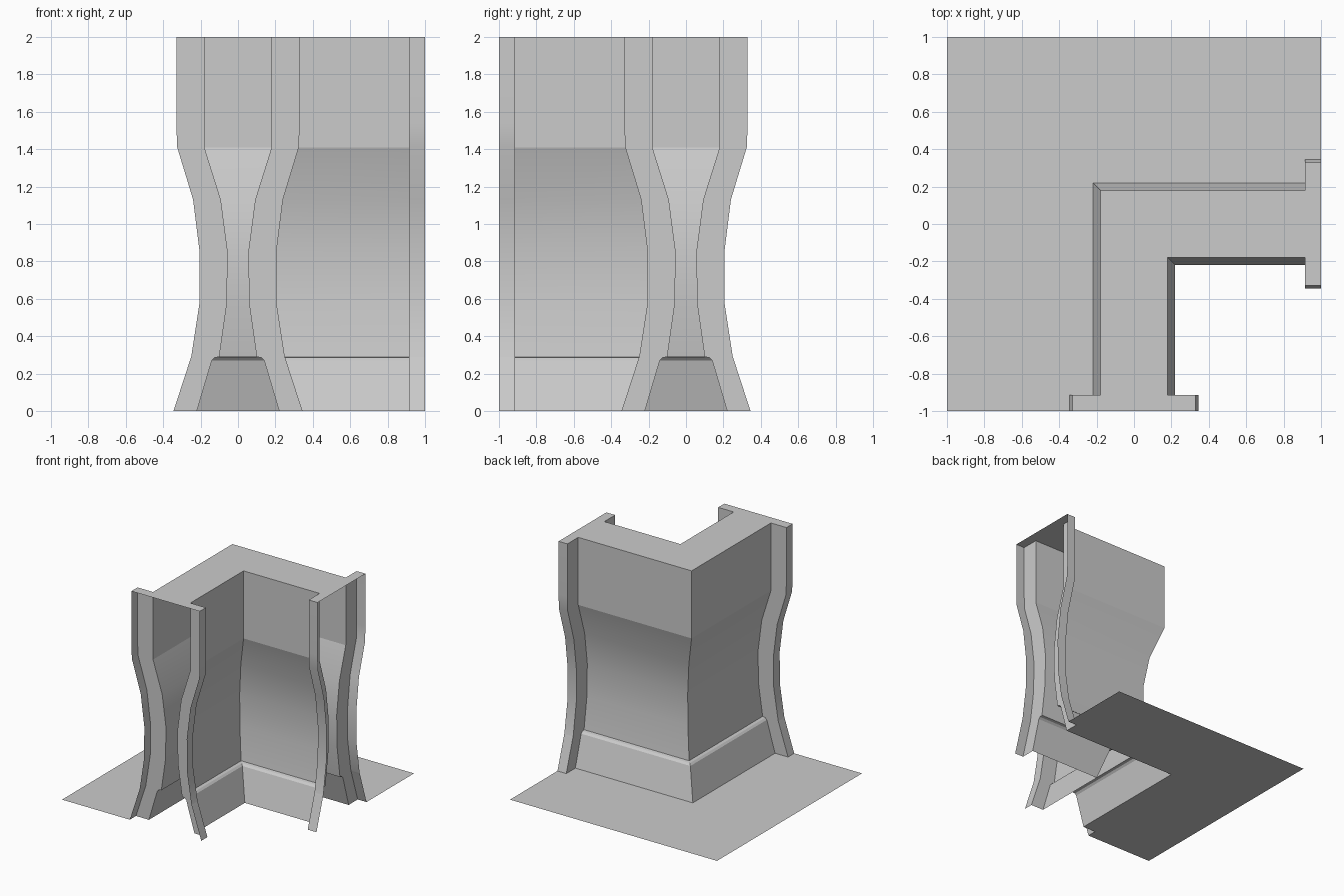
import bpy, math

if "Cube" in bpy.data.objects:
    bpy.data.objects.remove(bpy.data.objects["Cube"])

END, LIP = 1.0, 0.915      # open end of each arm, inner face of the end flange

# z, half width of wall, half width of end flange
PROFILE = [
    (0.00, 0.22, 0.345), (0.27, 0.14, 0.257), (0.285, 0.125, 0.252),
    (0.29, 0.10, 0.250), (0.57, 0.06, 0.207), (0.85, 0.055, 0.205),
    (1.13, 0.092, 0.240), (1.41, 0.18, 0.325), (1.54, 0.18, 0.330),
    (2.00, 0.18, 0.330),
]


def outline(side, w, p):
    """Plan of one side of the L: side=1 is the inner corner, -1 the outer."""
    half = [(side * p, -END), (side * p, -LIP), (side * w, -LIP)]
    mirrored = [(-y, -x) for x, y in reversed(half)]
    return half + [(side * w, -side * w)] + mirrored


def make(name, verts, faces):
    mesh = bpy.data.meshes.new(name)
    mesh.from_pydata(verts, [], faces)
    mesh.update()
    ob = bpy.data.objects.new(name, mesh)
    bpy.context.collection.objects.link(ob)
    bpy.ops.object.select_all(action='DESELECT')
    ob.select_set(True)
    bpy.context.view_layer.objects.active = ob
    bpy.ops.object.shade_smooth_by_angle(angle=math.radians(15))
    return ob


def make_wall(name, side):
    verts = [(x, y, z) for z, w, p in PROFILE for x, y in outline(side, w, p)]
    n = 7
    faces = []
    for r in range(len(PROFILE) - 1):
        for i in range(n - 1):
            a = r * n + i
            quad = (a, a + 1, a + n + 1, a + n)
            faces.append(quad if side > 0 else quad[::-1])
    return make(name, verts, faces)


def make_plate(name, points, z):
    return make(name, [(x, y, z) for x, y in points], [tuple(range(len(points)))])


# curved walls with their end flanges
make_wall("inner_wall", 1)
make_wall("outer_wall", -1)

# flat top
z, w, p = PROFILE[-1]
make_plate("top_cap", outline(1, w, p) + outline(-1, w, p)[::-1], z)

# floor outside the corner
z, w, p = PROFILE[0]
make_plate("floor_plate", [(-1, -1)] + outline(-1, w, p) + [(1, 1), (-1, 1)], z)
